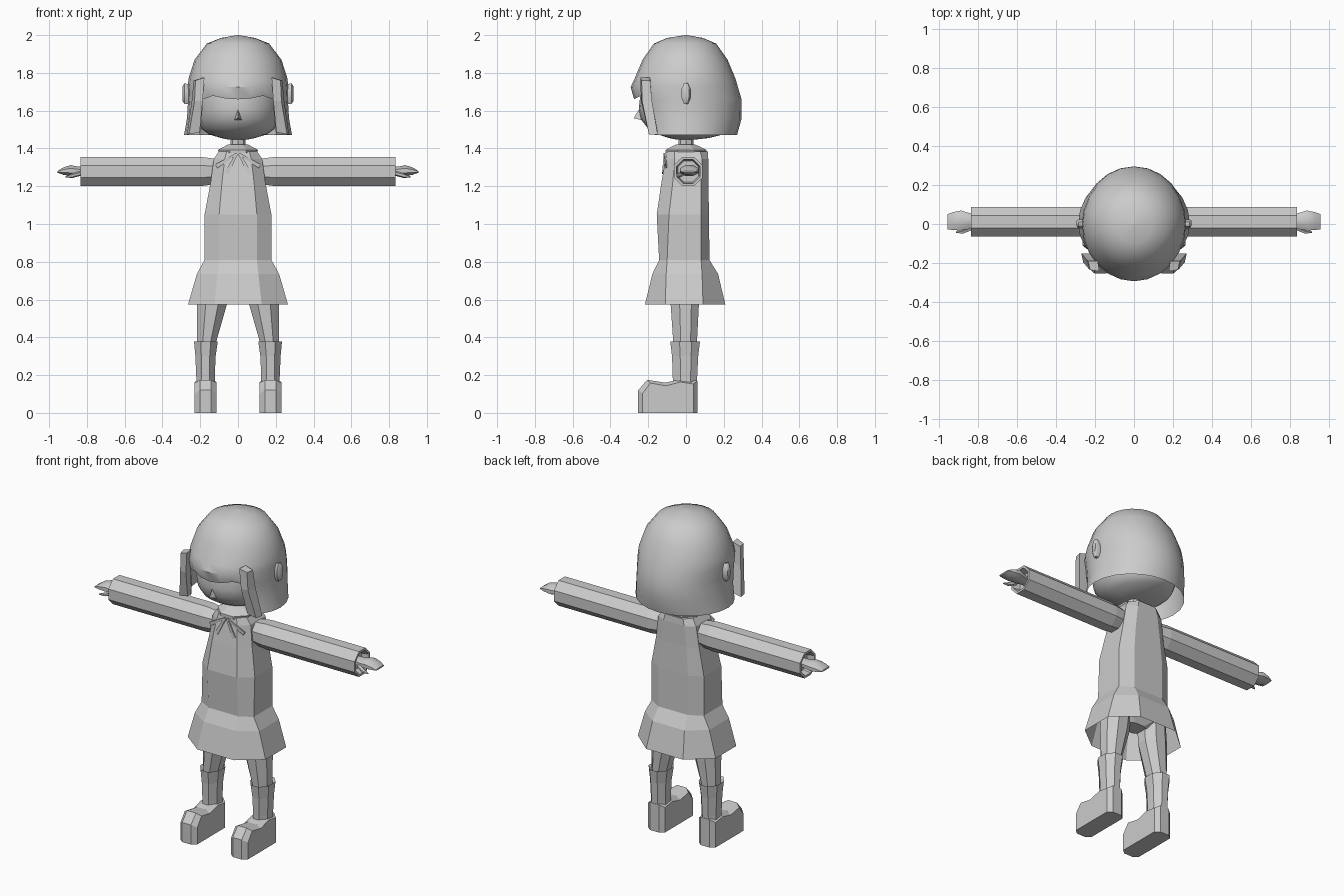
import bpy, bmesh, math
from mathutils import Vector

if "Cube" in bpy.data.objects:
    bpy.data.objects.remove(bpy.data.objects["Cube"])

grey = bpy.data.materials.new("light_grey")
grey.diffuse_color = (0.6, 0.6, 0.6, 1)
grey.use_nodes = True
grey.node_tree.nodes["Principled BSDF"].inputs["Base Color"].default_value = grey.diffuse_color


def finish(name, bm, mirror=False, smooth=None, closed=True):
    if closed:
        bmesh.ops.recalc_face_normals(bm, faces=bm.faces)
    me = bpy.data.meshes.new(name)
    bm.to_mesh(me)
    bm.free()
    me.materials.append(grey)
    ob = bpy.data.objects.new(name, me)
    bpy.context.collection.objects.link(ob)
    if mirror:
        mod = ob.modifiers.new("mirror", 'MIRROR')
        mod.use_mirror_merge = False
    if smooth:
        bpy.ops.object.select_all(action='DESELECT')
        ob.select_set(True)
        bpy.context.view_layer.objects.active = ob
        bpy.ops.object.shade_smooth_by_angle(angle=math.radians(smooth))
    return ob


def loft(name, rings, caps=(True, True), keep=None, **kw):
    """Skin a list of equal-length point rings; keep(i, j) can drop faces."""
    bm = bmesh.new()
    vs = [[bm.verts.new(p) for p in r] for r in rings]
    n = len(vs[0])
    for i in range(len(vs) - 1):
        for j in range(n):
            if keep is None or keep(i, j):
                k = (j + 1) % n
                bm.faces.new((vs[i][j], vs[i][k], vs[i + 1][k], vs[i + 1][j]))
    if caps[0]:
        bm.faces.new(vs[0][::-1])
    if caps[1]:
        bm.faces.new(vs[-1])
    bmesh.ops.delete(bm, geom=[v for v in bm.verts if not v.link_faces], context='VERTS')
    return finish(name, bm, **kw)


def oval(n, z, rx, front, back, cx=0.0, turn=0.0):
    """Ring in plan, starting at the front, with its own front and back depth."""
    pts = []
    for j in range(n):
        a = 2 * math.pi * (j + turn) / n
        c = math.cos(a)
        pts.append((cx + rx * math.sin(a), -c * (front if c > 0 else back), z))
    return pts


def octo(z, a, w, front, back, yf, yb):
    """Eight-cornered body ring: flat front and back, bevelled corners."""
    return [(-a, -front, z), (a, -front, z), (w, -yf, z), (w, yb, z),
            (a, back, z), (-a, back, z), (-w, yb, z), (-w, -yf, z)]


def tube_x(x, cy, cz, ry, rz, n=8):
    return [(x, cy + ry * math.cos(2 * math.pi * (j + .5) / n),
             cz + rz * math.sin(2 * math.pi * (j + .5) / n)) for j in range(n)]


# Hair: dome with the face opening left out below the fringe
N = 24
hair = [(2.0, .004, .004, .004), (1.985, .09, .10, .09), (1.955, .165, .17, .16),
        (1.87, .23, .23, .22), (1.77, .262, .272, .262), (1.725, .266, .293, .275),
        (1.66, .264, .275, .294), (1.56, .27, .245, .295), (1.47, .286, .235, .27)]
rings = [oval(N, *h) for h in hair]
for j in range(N):        # fringe edge rises towards the temples
    c = math.cos(2 * math.pi * j / N)
    if c > .75:
        x, y, z = rings[6][j]
        rings[6][j] = (x, y, z + .035 * (1 - c) / .25)
loft("hair", rings, caps=(True, False), smooth=40,
     keep=lambda i, j: not (i >= 6 and (j < 3 or j >= N - 3)))

# Side locks framing the face
loft("side_lock", [[(.178, -.242, 1.775), (.225, -.235, 1.76), (.235, -.19, 1.76), (.185, -.19, 1.775)],
                   [(.187, -.238, 1.65), (.23, -.232, 1.65), (.245, -.18, 1.65), (.195, -.18, 1.65)],
                   [(.203, -.198, 1.485), (.26, -.196, 1.475), (.27, -.15, 1.475), (.21, -.15, 1.485)]],
     mirror=True)

# Head
head = [(1.447, .05, .05, .05), (1.455, .09, .09, .12), (1.475, .155, .15, .20), (1.505, .195, .20, .25),
        (1.555, .215, .24, .26), (1.61, .222, .25, .26), (1.70, .222, .24, .25), (1.80, .20, .20, .20)]
loft("head", [oval(N, *h) for h in head], smooth=50)

# Nose
loft("nose", [[(-.02, -.235, 1.55), (.02, -.235, 1.55), (0, -.24, 1.62)],
              [(-.003, -.276, 1.56), (.003, -.276, 1.56), (0, -.274, 1.566)]])

# Ears
loft("ear", [tube_x(.25, 0, 1.685, .022, .055), tube_x(.283, 0, 1.69, .026, .06),
             tube_x(.295, .004, 1.69, .014, .04)], mirror=True, smooth=50)

# Neck
loft("neck", [oval(8, z, .04, .04, .04) for z in (1.36, 1.47)])

# Collar
loft("collar", [oval(8, 1.375, .108, .118, .115, turn=.5), oval(8, 1.392, .115, .118, .118, turn=.5),
                oval(8, 1.422, .055, .055, .05, turn=.5)])

# Neck ribbon: two thin tails and two shorter loops
bm = bmesh.new()
for ex, ez in ((.115, 1.305), (.06, 1.27)):
    d = Vector((ex, 0, ez - 1.372)).normalized()
    s = Vector((-d.z, 0, d.x)) * .011
    a, b = Vector((.006, -.118, 1.372)), Vector((ex, -.126 if ex < .1 else -.108, ez))
    q = [bm.verts.new(p) for p in (a - s * .5, b - s, b + s, a + s * .5)]
    f = bm.faces.new(q)
    r = bmesh.ops.extrude_face_region(bm, geom=[f])
    bmesh.ops.translate(bm, vec=(0, .008, 0), verts=[v for v in r['geom'] if isinstance(v, bmesh.types.BMVert)])
finish("ribbon", bm, mirror=True)

# Dress body
body = [(1.385, .06, .10, .10, .115, .06, .075), (1.345, .07, .128, .108, .118, .06, .085),
        (1.22, .085, .145, .13, .118, .07, .08), (1.05, .10, .177, .155, .122, .09, .08),
        (.805, .10, .177, .142, .124, .10, .08)]
loft("dress_body", [octo(*b) for b in body], caps=(True, False))

# Skirt, open underneath
skirt = [(.81, .10, .177, .142, .124, .10, .08), (.735, .108, .218, .178, .17, .105, .085),
         (.575, .125, .264, .217, .208, .11, .09)]
loft("skirt", [octo(*b) for b in skirt], caps=(True, False))

# Pants under the skirt
loft("pants", [octo(.64, .03, .07, .05, .05, .03, .03), octo(.70, .10, .16, .09, .08, .06, .05),
               octo(.80, .10, .16, .11, .10, .07, .06)])

# Sleeves with a recessed cuff
loft("sleeve", [tube_x(.09, .012, 1.28, .06, .065), tube_x(.14, .012, 1.278, .074, .076),
                tube_x(.20, .012, 1.278, .082, .084), tube_x(.835, .012, 1.278, .082, .084),
                tube_x(.835, .012, 1.278, .068, .07), tube_x(.79, .012, 1.278, .06, .06)], mirror=True)

# Hands: flat mitten plus thumb
loft("hand", [tube_x(.78, .015, 1.28, .03, .025), tube_x(.845, .015, 1.28, .045, .025),
              tube_x(.885, .018, 1.283, .055, .031), tube_x(.925, .015, 1.28, .05, .021),
              tube_x(.955, .012, 1.276, .042, .005)], mirror=True, smooth=35)
loft("thumb", [tube_x(.835, -.02, 1.268, .016, .013, 6), tube_x(.875, -.036, 1.256, .015, .012, 6),
               tube_x(.912, -.042, 1.25, .004, .004, 6)], mirror=True)

# Legs
leg = [(.74, .085, .085, .08, .125), (.575, .086, .088, .074, .138),
       (.36, .052, .072, .062, .168)]
loft("leg", [oval(8, z, r, f, b, cx, .5) for z, r, f, b, cx in leg], mirror=True)

# Boot shafts
shaft = [(.36, .045, .06, .055, .17), (.378, .068, .09, .08, .17), (.30, .058, .08, .07, .172),
         (.19, .053, .076, .064, .172), (.10, .053, .075, .06, .172)]
loft("boot_shaft", [oval(8, z, r, f, b, cx, .5) for z, r, f, b, cx in shaft], mirror=True)


# Boot feet: side outline swept across the width with a narrower rim
def foot_ring(x, k):
    side = [(.06, 0), (.06, .17), (-.02, .18), (-.11, .16), (-.205, .175), (-.253, .12), (-.253, 0)]
    return [(x, -.09 + (y + .09) * k, z if z < .1 else z - (1 - k) * .12) for y, z in side]


loft("boot_foot", [foot_ring(.115, .86), foot_ring(.142, 1), foot_ring(.202, 1), foot_ring(.229, .86)],
     mirror=True)
